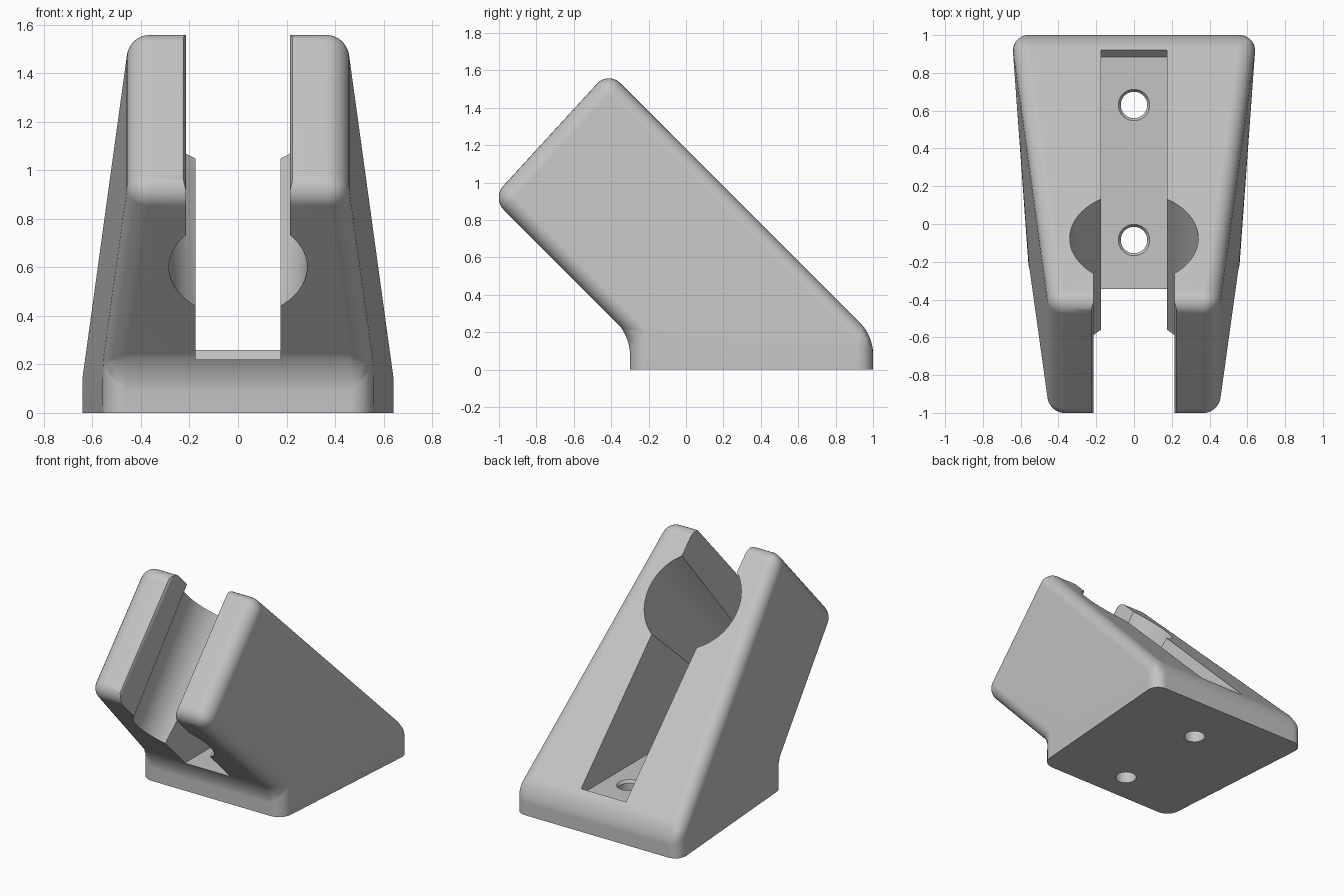
import bpy, bmesh, math
from mathutils import Vector

cube = bpy.data.objects.get("Cube")
if cube:
    bpy.data.objects.remove(cube, do_unlink=True)

grey = bpy.data.materials.new("light_grey")
grey.use_nodes = True
colour = (0.55, 0.55, 0.55, 1)
grey.diffuse_color = colour
grey.node_tree.nodes["Principled BSDF"].inputs["Base Color"].default_value = colour


def to_object(name, bm):
    mesh = bpy.data.meshes.new(name)
    bm.to_mesh(mesh)
    bm.free()
    mesh.materials.append(grey)
    obj = bpy.data.objects.new(name, mesh)
    bpy.context.collection.objects.link(obj)
    return obj


def loft(rings):
    """Closed solid through matching rings of points."""
    bm = bmesh.new()
    loops = [[bm.verts.new(p) for p in ring] for ring in rings]
    for a, b in zip(loops, loops[1:]):
        for i in range(len(a)):
            j = (i + 1) % len(a)
            bm.faces.new((a[i], a[j], b[j], b[i]))
    bm.faces.new(loops[0])
    bm.faces.new(loops[-1])
    bmesh.ops.recalc_face_normals(bm, faces=bm.faces)
    return bm


def frustum(name, start, end, r1, r2):
    axis = Vector(end) - Vector(start)
    side = axis.orthogonal().normalized()
    up = axis.normalized().cross(side)
    turns = [math.tau * i / 64 for i in range(64)]
    return to_object(name, loft([
        [Vector(c) + r * (side * math.cos(t) + up * math.sin(t)) for t in turns]
        for c, r in ((start, r1), (end, r2))]))


# Body: side profile with walls that taper towards the tip
profile = [(-0.3, 0), (1, 0), (1, 0.18), (-0.415, 1.595), (-1.037, 0.917), (-0.3, 0.18)]


def half_width(y, z):
    return 0.45 + 0.0986 * ((y + 1.037) * 0.737 - (max(z, 0.18) - 0.917) * 0.676)


bm = loft([[(s * half_width(y, z), y, z) for y, z in profile] for s in (-1, 1)])
# split each side wall between the upright base and the sloped arm
for s in (-1, 1):
    ends = [v for v in bm.verts if v.co.x * s > 0 and abs(v.co.z - 0.18) < 0.001]
    bmesh.ops.connect_verts(bm, verts=ends)
bmesh.ops.recalc_face_normals(bm, faces=bm.faces)


def rounded(edge):
    a, b = (v.co for v in edge.verts)
    on_floor = a.z < 0.01 and b.z < 0.01
    side_seam = abs(a.z - b.z) < 0.001 and abs(a.y - b.y) > 1
    return not (on_floor or side_seam)


bmesh.ops.bevel(bm, geom=[e for e in bm.edges if rounded(e)], offset=0.088,
                offset_type='OFFSET', segments=7, profile=0.5, affect='EDGES')
body = to_object("angled_holder_body", bm)

# Tapered bore through the arm
low, high = Vector((0, -0.72, 0.6)), Vector((0, -0.08, 1.25))
axis = high - low
start, end = low - 0.3 * axis, low + 1.4 * axis
cutters = [frustum("bore_cutter", start, end, 0.2685, 0.362)]

# Entry slot with eased lips, open at the tip
tip = Vector((0, -1.037, 0.917))
along = Vector((0, 0.676, 0.737))
inward = Vector((0, 0.737, -0.676))
half = [(0.245, -0.2), (0.245, -0.005), (0.224, 0.006), (0.215, 0.025), (0.215, 0.46)]
section = half + [(-x, d) for x, d in reversed(half)]
cutters.append(to_object("entry_slot_cutter", loft([
    [tip + along * t + inward * d + Vector((x, 0, 0)) for x, d in section]
    for t in (-0.4, 1.4)])))

# Narrow channel under the bore, with a flat floor and a sloped back end
channel = [(-0.8, 0.22), (0.885, 0.22), (1.05, 0.4), (end.y, end.z), (start.y, start.z)]
cutters.append(to_object("channel_cutter", loft([
    [(x, y, z) for y, z in channel] for x in (-0.175, 0.175)])))

# Screw holes with a small countersink
for y in (0.63, -0.085):
    cutters.append(frustum("screw_hole_cutter", (0, y, -0.1), (0, y, 0.3), 0.07, 0.07))
    cutters.append(frustum("countersink_cutter", (0, y, 0.2), (0, y, 0.24), 0.069, 0.097))

for cutter in cutters:
    cutter.hide_render = True
    cut = body.modifiers.new(cutter.name, 'BOOLEAN')
    cut.operation = 'DIFFERENCE'
    cut.solver = 'EXACT'
    cut.object = cutter

# Bake the cuts, then drop the cutters
bpy.context.view_layer.update()
graph = bpy.context.evaluated_depsgraph_get()
final = bpy.data.meshes.new_from_object(body.evaluated_get(graph))
body.modifiers.clear()
body.data = final
for cutter in cutters:
    bpy.data.objects.remove(cutter, do_unlink=True)

bpy.ops.object.select_all(action='DESELECT')
body.select_set(True)
bpy.context.view_layer.objects.active = body
bpy.ops.object.shade_smooth_by_angle(angle=math.radians(30))
normals = body.modifiers.new("even_shading", 'WEIGHTED_NORMAL')
normals.keep_sharp = True
